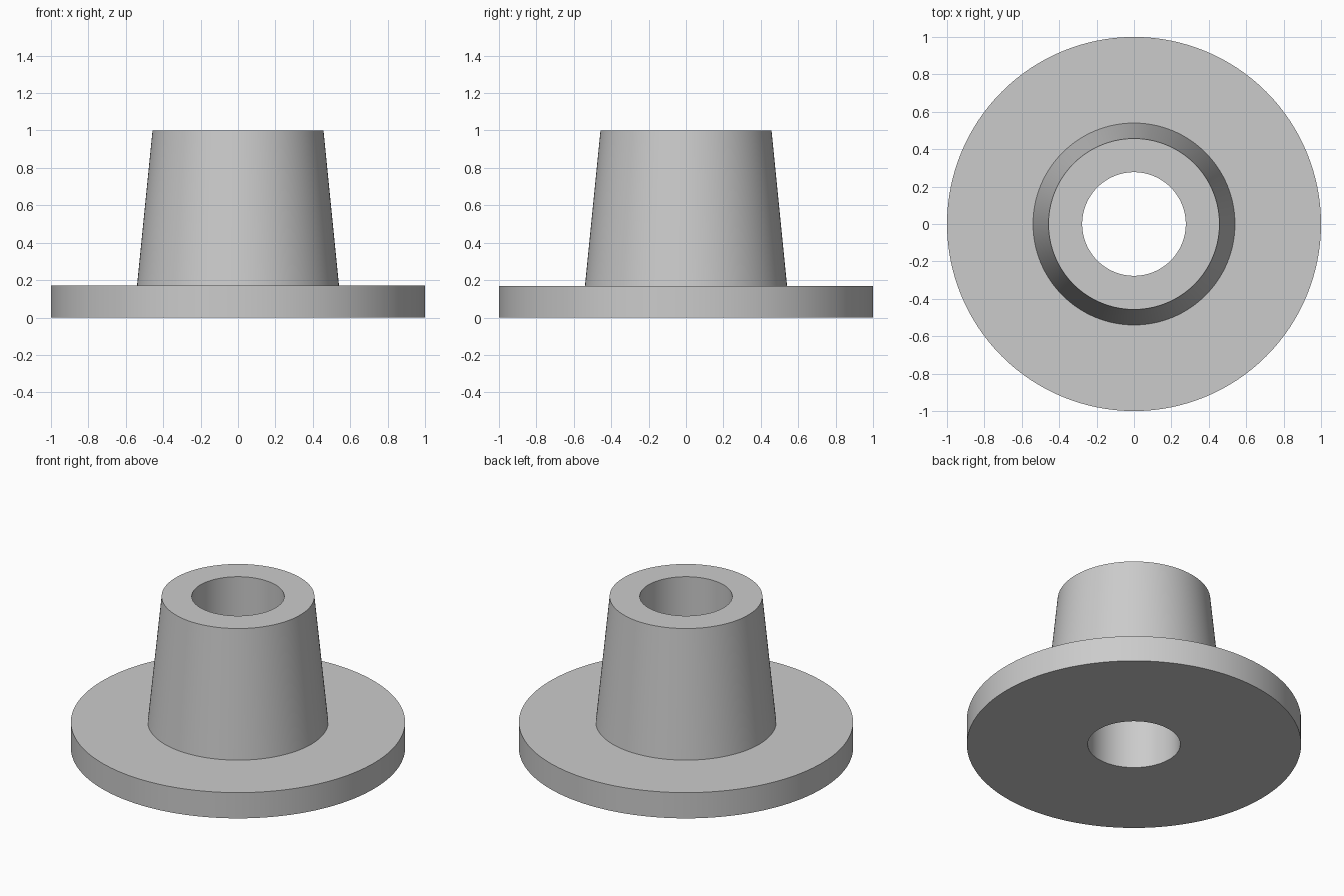
import bpy
import bmesh
from math import cos, sin, radians, tau

cube = bpy.data.objects.get("Cube")
if cube:
    bpy.data.objects.remove(cube, do_unlink=True)

SIDES = 128
BORE = 0.277
FLANGE_TOP = 0.17

# Closed cross-section (radius, height): flange, tapered hub, straight bore
profile = [
    (BORE, 0), (1, 0), (1, FLANGE_TOP),
    (0.54, FLANGE_TOP), (0.457, 1), (BORE, 1),
]

# Plain grey material
grey = bpy.data.materials.new("plain grey")
grey.use_nodes = True
colour = (0.6, 0.6, 0.6, 1)
grey.diffuse_color = colour
grey.node_tree.nodes["Principled BSDF"].inputs["Base Color"].default_value = colour

# Turn the cross-section around the z axis
bm = bmesh.new()
rings = []
for i in range(SIDES):
    a = tau * i / SIDES
    rings.append([bm.verts.new((r * cos(a), r * sin(a), z)) for r, z in profile])
count = len(profile)
for i, ring in enumerate(rings):
    following = rings[(i + 1) % SIDES]
    for j in range(count):
        k = (j + 1) % count
        bm.faces.new((ring[j], following[j], following[k], ring[k]))
bmesh.ops.recalc_face_normals(bm, faces=bm.faces)

mesh = bpy.data.meshes.new("flanged_bushing")
bm.to_mesh(mesh)
bm.free()
mesh.materials.append(grey)
bushing = bpy.data.objects.new("flanged_bushing", mesh)
bpy.context.collection.objects.link(bushing)

# Smooth round walls, crisp rims
bpy.ops.object.select_all(action="DESELECT")
bushing.select_set(True)
bpy.context.view_layer.objects.active = bushing
bpy.ops.object.shade_smooth_by_angle(angle=radians(30))
